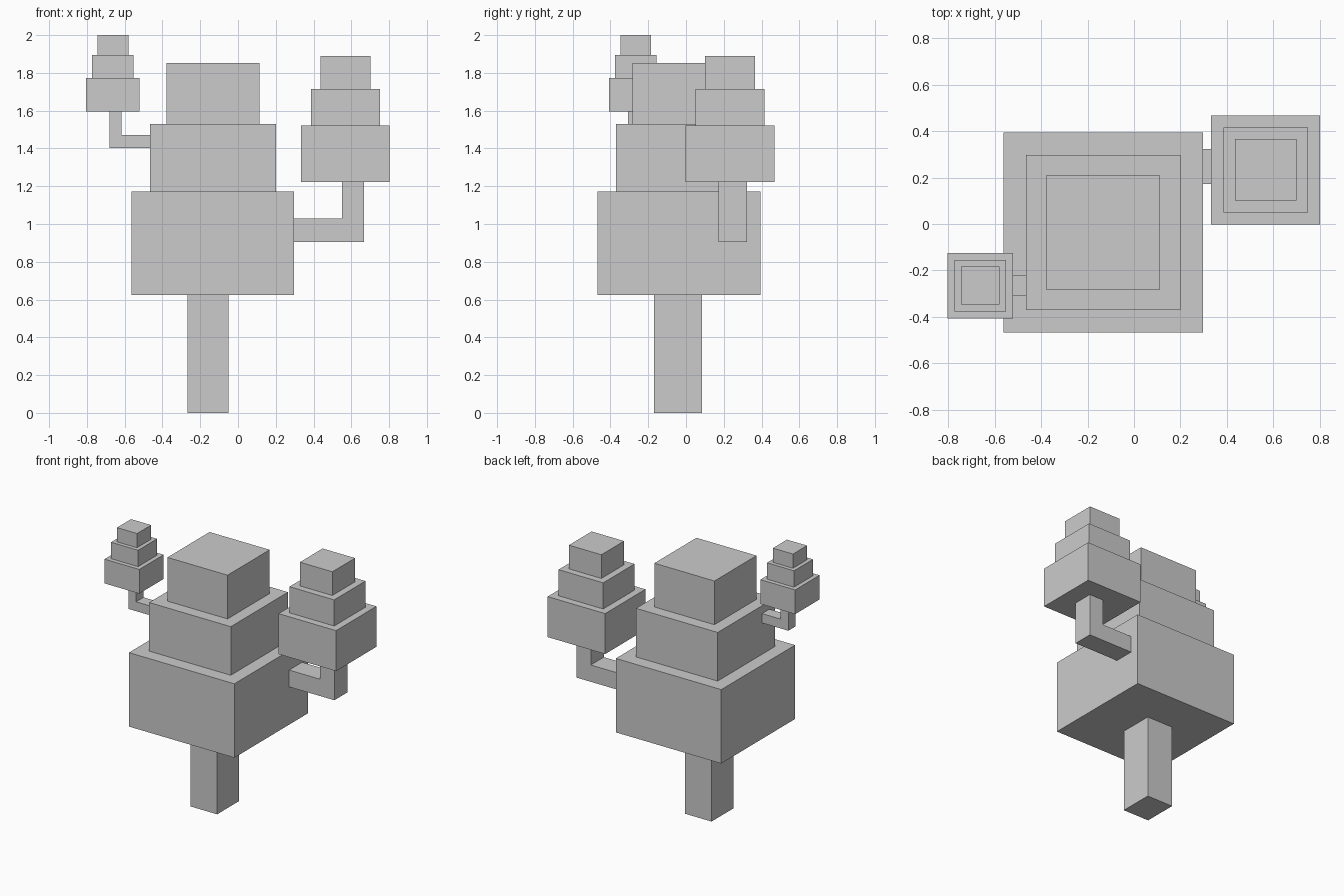
import bpy
import bmesh

if "Cube" in bpy.data.objects:
    bpy.data.objects.remove(bpy.data.objects["Cube"])


def finish(name, bm):
    bmesh.ops.recalc_face_normals(bm, faces=bm.faces)
    mesh = bpy.data.meshes.new(name)
    bm.to_mesh(mesh)
    bm.free()
    obj = bpy.data.objects.new(name, mesh)
    bpy.context.collection.objects.link(obj)
    return obj


def box(name, cx, cy, sx, sy, z0, z1):
    bm = bmesh.new()
    bmesh.ops.create_cube(bm, size=1)
    bmesh.ops.scale(bm, vec=(sx, sy, z1 - z0), verts=bm.verts)
    bmesh.ops.translate(bm, vec=(cx, cy, (z0 + z1) / 2), verts=bm.verts)
    return finish(name, bm)


def crown(name, cx, cy, widths, heights):
    """Stack of square foliage blocks, each smaller than the one below."""
    for i, w in enumerate(widths):
        box(f"{name}_tier_{i + 1}", cx, cy, w, w, heights[i], heights[i + 1])


def branch(name, x_root, x_in, x_out, y0, y1, z0, z_arm, z_top):
    """L-shaped branch: a profile in XZ extruded along Y."""
    profile = [(x_root, z0), (x_out, z0), (x_out, z_top),
               (x_in, z_top), (x_in, z_arm), (x_root, z_arm)]
    bm = bmesh.new()
    face = bm.faces.new([bm.verts.new((x, y0, z)) for x, z in profile])
    ext = bmesh.ops.extrude_face_region(bm, geom=[face], use_keep_orig=True)
    verts = [g for g in ext["geom"] if isinstance(g, bmesh.types.BMVert)]
    bmesh.ops.translate(bm, vec=(0, y1 - y0, 0), verts=verts)
    return finish(name, bm)


# Main trunk and foliage
box("trunk", -0.16, -0.042, 0.217, 0.255, 0, 0.625)
crown("main_foliage", -0.133, -0.037, (0.861, 0.667, 0.491),
      (0.625, 1.171, 1.53, 1.853))

# Large branch on the right
branch("right_branch", 0.297, 0.551, 0.667, 0.172, 0.324, 0.904, 1.028, 1.223)
crown("right_foliage", 0.568, 0.233, (0.47, 0.365, 0.265),
      (1.222, 1.521, 1.714, 1.889))

# Small branch on the left
branch("left_branch", -0.464, -0.617, -0.681, -0.308, -0.222, 1.402, 1.471, 1.595)
crown("left_foliage", -0.663, -0.266, (0.284, 0.221, 0.164),
      (1.595, 1.774, 1.895, 2.0))
